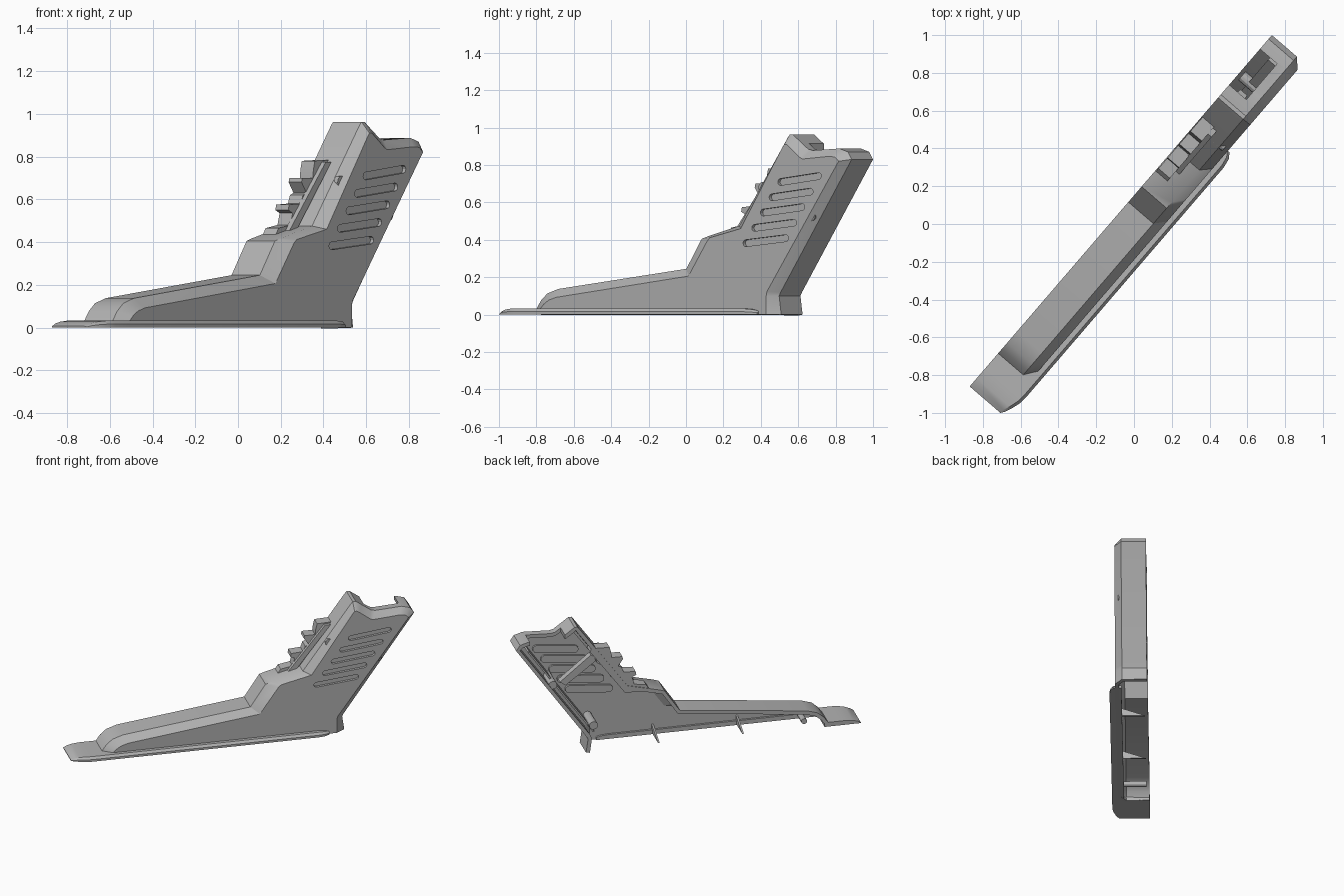
import bpy, bmesh, math
from mathutils import Vector

if "Cube" in bpy.data.objects:
    bpy.data.objects.remove(bpy.data.objects["Cube"])

# Local frame: s runs along the part, n is its outward side, z is up
AX, AY = 0.652, 0.758


def P(s, n, z):
    return Vector((-0.07 + AX * s + AY * n, 0.07 + AY * s - AX * n, z))


grey = bpy.data.materials.new("plastic_grey")
grey.diffuse_color = (0.45, 0.45, 0.45, 1)
grey.use_nodes = True
grey.node_tree.nodes["Principled BSDF"].inputs["Base Color"].default_value = grey.diffuse_color


def make(name, bm):
    me = bpy.data.meshes.new(name)
    bm.to_mesh(me)
    bm.free()
    me.materials.append(grey)
    ob = bpy.data.objects.new(name, me)
    bpy.context.collection.objects.link(ob)
    return ob


def loft(name, loops, closed=True, caps=(True, True)):
    """Skin a row of point loops given as (s, n, z)."""
    bm = bmesh.new()
    rows = [[bm.verts.new(P(*p)) for p in lp] for lp in loops]
    m = len(rows[0])
    for a, b in zip(rows, rows[1:]):
        for i in range(m if closed else m - 1):
            j = (i + 1) % m
            bm.faces.new((a[i], a[j], b[j], b[i]))
    if caps[0]:
        bm.faces.new(rows[0][::-1])
    if caps[1]:
        bm.faces.new(rows[-1])
    if closed:
        bmesh.ops.recalc_face_normals(bm, faces=bm.faces)
    else:
        bm.normal_update()
        bm.faces.ensure_lookup_table()
        if bm.faces[-1].normal.dot(Vector((AY, -AX, 0))) < 0:
            bmesh.ops.reverse_faces(bm, faces=bm.faces)
    return make(name, bm)


def prism(name, pts, n0, n1):
    return loft(name, [[(s, n, z) for s, z in pts] for n in (n0, n1)])


def capsule(a, b, r, k=6):
    """Rounded slot outline between two points."""
    t = math.atan2(b[1] - a[1], b[0] - a[0])
    pts = []
    for c, off in ((b, -math.pi / 2), (a, math.pi / 2)):
        for i in range(k + 1):
            w = t + off + math.pi * i / k
            pts.append((c[0] + r * math.cos(w), c[1] + r * math.sin(w)))
    return pts


def bake(ob):
    dg = bpy.context.evaluated_depsgraph_get()
    me = bpy.data.meshes.new_from_object(ob.evaluated_get(dg))
    ob.modifiers.clear()
    ob.data = me


# Housing: open half shell with a chamfered outer rim
outer = [(-.997, 0), (-.997, .03), (-.965, .075), (-.92, .113), (-.844, .137),
         (.061, .245), (.169, .405), (.21, .418), (.435, .475), (.775, .945),
         (.79, .963), (.812, .963), (.85, .935), (.92, .885), (.95, .878),
         (1.14, .888), (1.20, .87), (1.227, .83), (.726, .12), (.715, .10), (.73, 0)]
inner = [(-.935, 0), (-.93, .03), (-.905, .055), (-.87, .077), (-.82, .092),
         (.117, .206), (.25, .395), (.27, .412), (.485, .46), (.78, .895),
         (.792, .91), (.808, .91), (.83, .895), (.90, .842), (.92, .832),
         (1.106, .846), (1.15, .843), (1.176, .82), (.67, .123), (.665, .10), (.665, 0)]
housing = loft("housing", [[(s, 0, z) for s, z in outer],
                           [(s, .175, z) for s, z in outer],
                           [(s, .223, z) for s, z in inner]],
               closed=False, caps=(False, True))
wall = housing.modifiers.new("wall", "SOLIDIFY")
wall.thickness = .028
wall.offset = -1
bake(housing)

# Five recessed vents and the notch in the top rim
cutters = []
for i in range(5):
    f = i / 4
    a = (.765 - .245 * f, .709 - .327 * f)
    b = (1.035 - .232 * f, .741 - .332 * f)
    cutters.append(prism("vent_cutter", capsule(a, b, .018), .204, .26))
    prism("vent_back_%d" % (i + 1), capsule(a, b, .028), .182, .2)
cutters.append(prism("notch_cutter", [(.88, .80), (1.13, .80), (1.13, 1), (.88, 1)], -.05, .12))
for c in cutters:
    c.hide_render = True
    m = housing.modifiers.new("cut", "BOOLEAN")
    m.operation = 'DIFFERENCE'
    m.solver = 'EXACT'
    m.object = c
bake(housing)
for c in cutters:
    bpy.data.objects.remove(c)


# Foot: full-width tongue in front, narrow flange along the side
def foot_section(s, n0, w, h):
    return [(s, n0, 0), (s, w, 0), (s, w, h * .5), (s, w - .015, h), (s, n0, h)]


loft("foot_tongue", [foot_section(*q) for q in (
    (-1.227, 0, .215, .006), (-1.205, 0, .23, .018), (-1.17, 0, .245, .027),
    (-1.12, 0, .26, .032), (-1.08, 0, .264, .032), (-.97, 0, .264, .032))])
loft("foot_flange", [foot_section(*q) for q in (
    (-.98, .18, .264, .032), (.53, .18, .264, .032),
    (.58, .18, .255, .028), (.61, .18, .235, .02))])

# Stepped grip on the sloping front edge
grip = [(.45, .42), (.27, .42), (.30, .465), (.385, .48), (.40, .535), (.37, .55),
        (.375, .575), (.46, .58), (.475, .62), (.50, .63), (.465, .68), (.47, .70),
        (.545, .70), (.55, .74), (.56, .78), (.69, .785), (.70, .76)]
prism("grip", grip, .005, .085)
prism("grip_backing", [(.33, .43), (.38, .43), (.65, .775), (.61, .775)], .08, .11)

# Inner fittings: screw posts, latch arm, rear rib and cross ribs
for i, (s, z, r) in enumerate([(.67, .19, .03), (.96, .53, .03), (-.83, .05, .02), (.62, .68, .03)]):
    prism("screw_post_%d" % (i + 1), capsule((s, z), (s + .001, z), r), .02, .2)
prism("latch_arm", [(.86, .50), (.90, .53), (.68, .71), (.62, .68)], .06, .11)
prism("rear_rib", [(.65, .12), (.665, .12), (1.13, .78), (1.115, .78)], .07, .2)
prism("front_rib", [(.50, .50), (.515, .495), (.79, .87), (.775, .88)], .12, .2)
for s in (-.4, .2):
    loft("cross_rib", [[(s + d, .2, .005), (s + d, .02, .005), (s + d, .2, .07)]
                       for d in (0, .012)])

# Soft shading on the rounded corners only
for ob in bpy.context.scene.objects:
    ob.select_set(True)
bpy.context.view_layer.objects.active = housing
bpy.ops.object.shade_smooth_by_angle(angle=math.radians(28))
